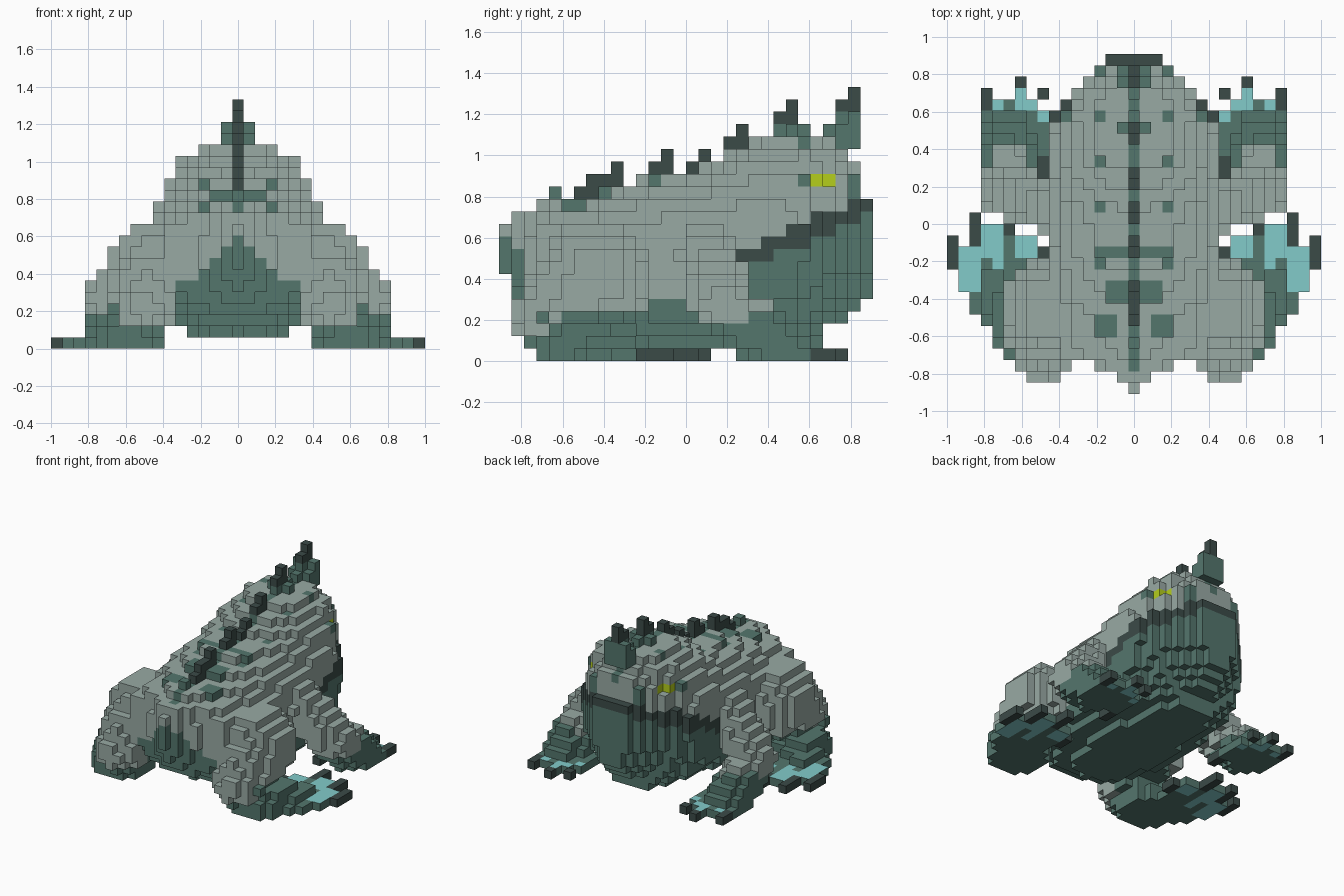
import bpy
from mathutils import Vector

cube = bpy.data.objects.get("Cube")
if cube:
    bpy.data.objects.remove(cube, do_unlink=True)

V = 2 / 33                     # block size
NI, NJ, NK = 16, 30, 22        # half width, length, height in blocks


def make_material(name, rgb):
    m = bpy.data.materials.new(name)
    m.use_nodes = True
    m.diffuse_color = (*rgb, 1)
    m.node_tree.nodes["Principled BSDF"].inputs["Base Color"].default_value = (*rgb, 1)
    return m


SKIN, GREEN, DARK, CYAN, YELLOW = range(5)
materials = [make_material("grey_skin", (.315, .4, .372)),
             make_material("deep_green", (.088, .18, .152)),
             make_material("dark_slate", (.044, .07, .064)),
             make_material("web_cyan", (.225, .6, .59)),
             make_material("eye_yellow", (.46, .62, .012))]


def centre(c):
    return Vector((c[0] * V, (c[1] + .5 - NJ / 2) * V, (c[2] + .5) * V))


ALL = [(i, j, k) for i in range(-NI, NI + 1) for j in range(NJ) for k in range(NK)]
parts, taken = {}, {}


def put(part, cell, colour):
    """Give a free block to a part."""
    if cell not in taken:
        taken[cell] = part
        parts.setdefault(part, {})[cell] = colour


def curve(points, y):
    """Straight interpolation through profile points."""
    if y <= points[0][0]:
        return points[0][1]
    for (a, u), (b, v) in zip(points, points[1:]):
        if y <= b:
            return u + (v - u) * (y - a) / (b - a)
    return points[-1][1]


def in_limb(p, nodes):
    """Inside a chain of tapered capsules of (x, y, z, radius)."""
    for a, b in zip(nodes, nodes[1:]):
        s, d = Vector(a[:3]), Vector(b[:3]) - Vector(a[:3])
        t = min(1, max(0, (p - s).dot(d) / d.length_squared))
        if (p - s - d * t).length <= a[3] + (b[3] - a[3]) * t:
            return True
    return False


# Body outline: half width, back line and belly line along the length
WIDTH = [(-.88, .05), (-.82, .11), (-.76, .18), (-.7, .42), (-.4, .46), (0, .48),
         (.5, .46), (.58, .43), (.64, .39), (.7, .33), (.76, .27), (.82, .21), (.88, .16)]
BACK = [(-.88, .68), (-.82, .74), (-.5, .8), (-.2, .9), (.1, .95), (.2, 1.03),
        (.4, 1.12), (.62, 1.12), (.76, 1.05), (.82, .99), (.86, .8)]
BELLY = [(-.88, .42), (-.82, .32), (-.7, .19), (-.55, .1), (-.4, .06), (.64, .06),
         (.7, .18), (.76, .19), (.82, .24), (.88, .3)]


def lip_height(y):
    return .5 + .45 * (y - .3)


def in_body(p):
    top, bottom = curve(BACK, p.y), curve(BELLY, p.y)
    mid = max(.5, bottom + .1)
    if p.y > .56:
        mid = lip_height(p.y) - .03
    if not bottom < p.z < top:
        return False
    w = curve(WIDTH, p.y)
    if p.z > mid:
        bulge = 4 if p.y > .56 else 2.2
        w *= (1 - ((p.z - mid) / (top - mid)) ** bulge) ** .5
        if .56 < p.y < .68 and p.z > lip_height(p.y) + .05:
            w -= .03
    else:
        bulge = max(2.2, 5 - 5 * abs(p.y))
        w *= (1 - ((mid - p.z) / (mid - bottom)) ** bulge) ** .5
    return abs(p.x) <= max(w, .02)


def body_colour(c, p):
    ax, (i, j, k) = abs(p.x), (abs(c[0]), c[1], c[2])
    if p.y > .24:
        rise = p.z - lip_height(p.y)
        if rise < -.05:
            return GREEN
        if rise < .05:
            return DARK
    elif p.z < (.3 if p.y > -.5 else max(.35, .62 - 1.2 * ax)):
        return GREEN
    # Darker warts along the back and around the eyes
    if p.z > .6 and (i == 3 and j in (11, 12, 16, 20, 24, 28)
                     or i in (1, 2) and j in (8, 9, 12) or i in (2, 3) and j in (5, 6)):
        return GREEN
    if k == 14 and j == 24 and i > 2:
        return GREEN
    return SKIN


body = {c for c in ALL if in_body(centre(c))}

# Eyes: set into both sides of the head, under the brow
for j in (25, 26):
    reach = max(c[0] for c in body if c[1] == j and c[2] == 15)
    body -= {c for c in body if c[1:] == (j, 14) and abs(c[0]) > reach}
    for side in (-1, 1):
        put("eyes", (side * reach, j, 14), YELLOW)

for c in ALL:
    if c in body:
        put("body", c, body_colour(c, centre(c)))


# Crest: dark leaning spikes (position, top) on green bases
SPIKES = [(7, 15), (9, 16), (13, 17), (16, 17), (19, 19), (23, 21), (28, 22)]


def surface(i, j):
    return max(c[2] for c in body if c[0] == i and c[1] == j)


def column(i, j, top, dark_from):
    for k in range(surface(i, j) + 1, top):
        if j < 28 or k > 16:
            put("crest", (i, j, k), DARK if k >= dark_from else GREEN)


for j in range(2, 29):         # painted stripe between the spikes
    parts["body"][(0, j, surface(0, j))] = GREEN
column(0, 4, 14, 14)           # low bump at the tail
for j, top in SPIKES:
    column(0, j, top, top - 2)
    column(0, j - 1, top - 1, top - 2)
    if j < 28:
        column(0, j + 1, top - 2, top)
    if j > 18:
        column(0, j - 2, top - 3, top)
        for i in (-1, 1):
            column(i, j, top - 2, top)
            column(i, j - 1, top - 3, top)
    for y in (j - 1, j):
        if surface(0, y) >= top - 2:
            parts["body"][(0, y, surface(0, y))] = DARK

# Limbs, given for the left side and mirrored
HIND_LEG = [(.44, -.45, .41, .28), (.5, -.67, .23, .17)]
HIND_FOOT = [(.59, -.54, .03, .2), (.72, -.38, .02, .13), (.78, -.3, 0, .1)]
FORE_LEG = [(.4, .1, .55, .15), (.68, .17, .28, .14), (.68, .47, .05, .14)]


def hind_colour(p):
    if p.y < -.6 and abs(p.x) < .62 and p.z > .12:
        return SKIN
    return GREEN if p.z < .27 else SKIN


def fore_colour(p):
    edge = p.y > .32 and not .57 < abs(p.x) < .73
    return GREEN if p.z < .2 or p.y > .42 or edge else SKIN


# Flat paws as block rectangles (colour, first and last column, first and last row)
HIND_PAW = [(DARK, 16, 16, 11, 13), (DARK, 14, 14, 13, 15), (DARK, 11, 11, 14, 16),
            (DARK, 8, 8, 11, 12), (CYAN, 14, 15, 9, 12), (CYAN, 12, 13, 12, 14),
            (CYAN, 12, 12, 10, 11), (CYAN, 9, 10, 12, 13), (GREEN, 9, 13, 8, 13),
            (GREEN, 14, 14, 7, 8)]
FORE_PAW = [(DARK, 13, 13, 25, 26), (DARK, 10, 10, 27, 27), (DARK, 8, 8, 26, 26),
            (DARK, 8, 8, 19, 20), (CYAN, 10, 10, 25, 26), (CYAN, 12, 12, 25, 25),
            (CYAN, 8, 8, 24, 24), (CYAN, 9, 9, 25, 25), (GREEN, 9, 13, 21, 24),
            (GREEN, 11, 11, 25, 25), (GREEN, 8, 8, 21, 23)]


def add_paw(part, side, patches):
    for colour, i0, i1, j0, j1 in patches:
        for i in range(i0, i1 + 1):
            for j in range(j0, j1 + 1):
                put(part, (side * i, j, 0), colour)


for side, word in ((1, "left"), (-1, "right")):
    add_paw(word + "_hind_paw", side, HIND_PAW)
    add_paw(word + "_fore_paw", side, FORE_PAW)
    for c in ALL:
        if c[0] * side <= 0:
            continue
        p = centre(c)
        m = Vector((abs(p.x), p.y, p.z))
        if in_limb(m, HIND_LEG):
            put(word + "_hind_leg", c, hind_colour(p))
        elif in_limb(m, HIND_FOOT):
            put(word + "_hind_foot", c, hind_colour(p))
        elif in_limb(m, FORE_LEG):
            put(word + "_fore_leg", c, fore_colour(p))


def build(name, cells):
    """Mesh only the exposed faces; webs are cyan on flat sides, green on edges."""
    verts, faces, colours = {}, [], []
    for c, colour in cells.items():
        for axis in range(3):
            for sign in (-1, 1):
                n = list(c)
                n[axis] += sign
                if tuple(n) in taken:
                    continue
                u, v = (axis + 1) % 3, (axis + 2) % 3
                ring = []
                for a, b in ((-1, -1), (1, -1), (1, 1), (-1, 1))[::sign]:
                    key = [2 * x for x in c]
                    key[axis] += sign
                    key[u] += a
                    key[v] += b
                    ring.append(verts.setdefault(tuple(key), len(verts)))
                faces.append(ring)
                colours.append(GREEN if colour == CYAN and axis < 2 else colour)
    mesh = bpy.data.meshes.new(name)
    mesh.from_pydata([centre([x / 2 for x in key]) for key in verts], [], faces)
    for m in materials:
        mesh.materials.append(m)
    mesh.polygons.foreach_set("material_index", colours)
    mesh.update()
    bpy.context.collection.objects.link(bpy.data.objects.new(name, mesh))


for name, cells in parts.items():
    build(name, cells)
